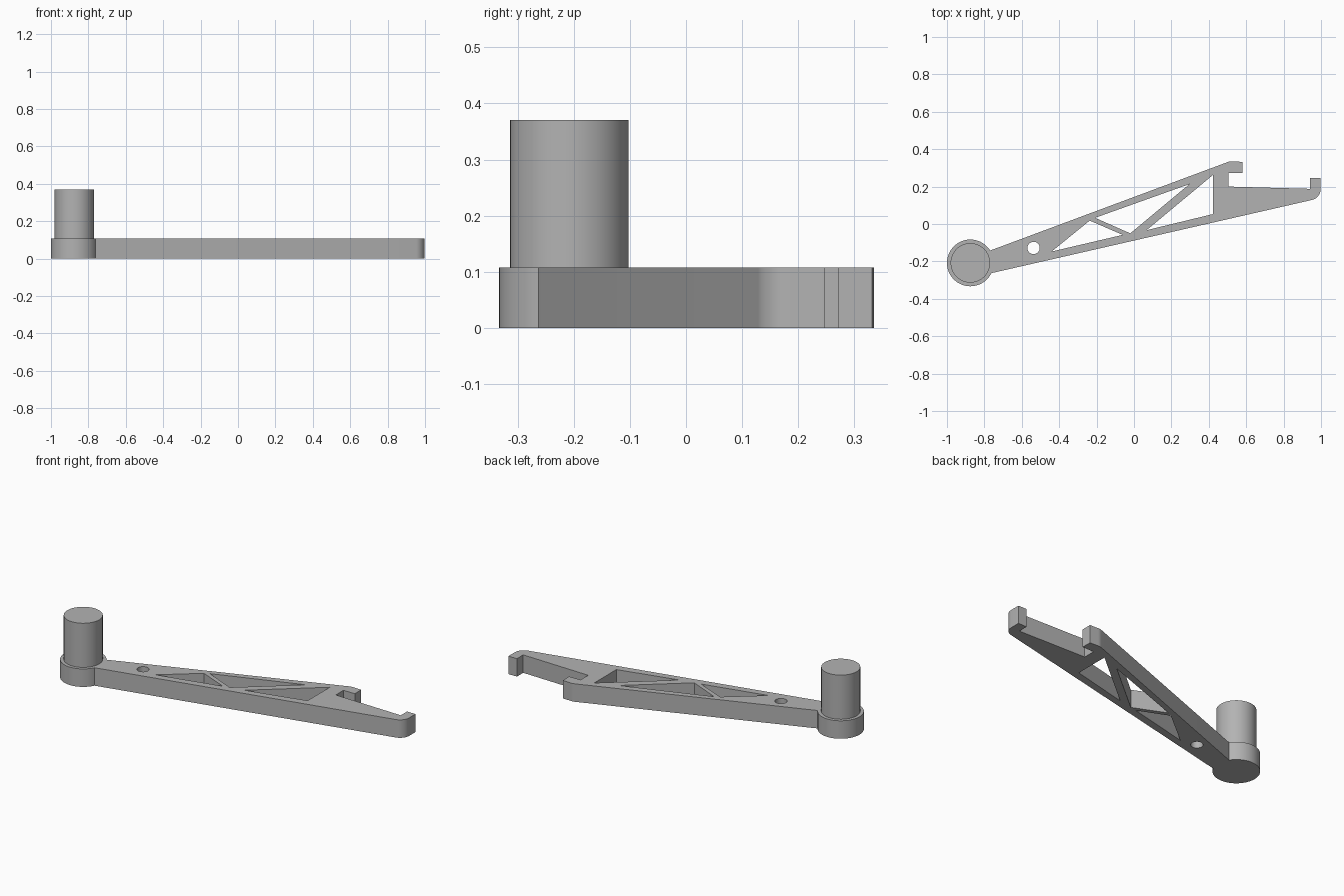
import bpy
import bmesh
from math import cos, sin, radians

cube = bpy.data.objects.get("Cube")
if cube:
    bpy.data.objects.remove(cube, do_unlink=True)

HUB = (-0.875, -0.208)
THICK = 0.107
PEG_TOP = 0.37

grey = bpy.data.materials.new("plain grey")
grey.use_nodes = True
colour = (0.45, 0.45, 0.45, 1)
grey.diffuse_color = colour
grey.node_tree.nodes["Principled BSDF"].inputs["Base Color"].default_value = colour


def arc(centre, radius, start, end, steps):
    """Points along a circular arc, angles in degrees."""
    angles = [radians(start + (end - start) * i / steps) for i in range(steps + 1)]
    return [(centre[0] + radius * cos(a), centre[1] + radius * sin(a)) for a in angles]


def plate(name, loops, bottom, top):
    """Extrude closed loops; inner loops become through holes."""
    curve = bpy.data.curves.new(name + " profile", "CURVE")
    curve.dimensions = "2D"
    curve.fill_mode = "BOTH"
    curve.extrude = (top - bottom) / 2
    for loop in loops:
        spline = curve.splines.new("POLY")
        spline.points.add(len(loop) - 1)
        for point, (x, y) in zip(spline.points, loop):
            point.co = (x, y, 0, 1)
        spline.use_cyclic_u = True
    helper = bpy.data.objects.new(name + " helper", curve)
    bpy.context.collection.objects.link(helper)
    graph = bpy.context.evaluated_depsgraph_get()
    mesh = bpy.data.meshes.new_from_object(helper.evaluated_get(graph))
    bpy.data.objects.remove(helper, do_unlink=True)

    # Weld the caps to the walls
    bm = bmesh.new()
    bm.from_mesh(mesh)
    bmesh.ops.remove_doubles(bm, verts=bm.verts, dist=0.0001)
    bmesh.ops.translate(bm, verts=bm.verts, vec=(0, 0, (top + bottom) / 2))
    bmesh.ops.recalc_face_normals(bm, faces=bm.faces)
    bm.to_mesh(mesh)
    bm.free()

    mesh.materials.clear()
    mesh.materials.append(grey)
    obj = bpy.data.objects.new(name, mesh)
    bpy.context.collection.objects.link(obj)
    bpy.ops.object.select_all(action="DESELECT")
    obj.select_set(True)
    bpy.context.view_layer.objects.active = obj
    bpy.ops.object.shade_smooth_by_angle(angle=radians(30))
    return obj


# Arm outline: round hub, straight lower edge, rounded tip hook, upper hook
outline = arc(HUB, 0.125, 32, 334, 56)
outline += arc((0.938, 0.187), 0.06, -77, 0, 8)
outline += [(0.998, 0.247), (0.942, 0.247), (0.942, 0.188), (0.505, 0.2),
            (0.505, 0.272), (0.58, 0.272), (0.58, 0.332)]
outline += arc((0.522, 0.275), 0.06, 84, 111, 4)

# Screw hole and truss windows
screw_hole = arc((-0.537, -0.128), 0.033, 0, 348, 29)
windows = [
    [(-0.44, -0.147), (-0.06, -0.058), (-0.237, 0.018)],
    [(-0.208, 0.033), (-0.02, -0.05), (0.296, 0.213)],
    [(0.067, -0.033), (0.422, 0.053), (0.422, 0.262)],
]
plate("truss_arm", [outline, screw_hole] + windows, 0, THICK)

# Upright peg on the hub
plate("hub_peg", [arc(HUB, 0.1055, 0, 354, 59)], THICK, PEG_TOP)
